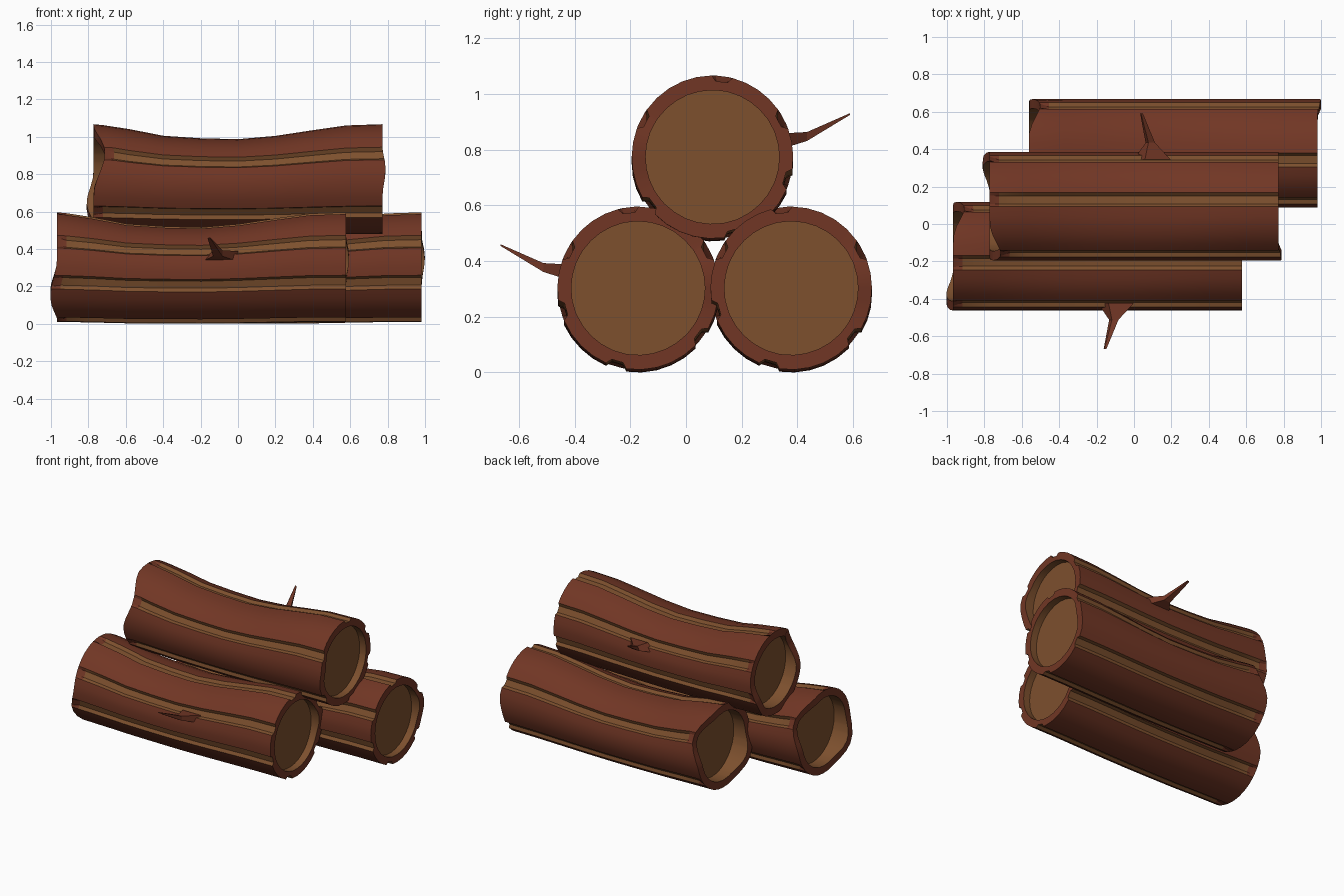
import bpy, bmesh
from math import sin, cos, pi, radians

if "Cube" in bpy.data.objects:
    bpy.data.objects.remove(bpy.data.objects["Cube"])

def material(name, color):
    m = bpy.data.materials.new(name)
    m.diffuse_color = (*color, 1)
    m.use_nodes = True
    m.node_tree.nodes["Principled BSDF"].inputs["Base Color"].default_value = m.diffuse_color
    return m

bark = material("bark", (0.165, 0.037, 0.018))
wood = material("bare_wood", (0.205, 0.08, 0.027))

RY, RZ, RIN, HALF, DEPTH = 0.29, 0.293, 0.24, 0.772, 0.02
GROOVES = [28, 97, 152, 196, 254, 323]       # long splits in the bark
STATIONS = [(-0.58, .33), (-0.4, .77), (-0.2, .94), (0, 1),
            (0.2, .78), (0.4, .4), (0.58, .08)]  # x along log, amount of sag

# angular columns: (angle, is_groove_floor, starts_a_split_face)
COLUMNS = []
for i, g in enumerate(GROOVES):
    nxt = GROOVES[(i + 1) % 6] + (360 if i == 5 else 0)
    COLUMNS += [(g - 7.5, 0, 1), (g - 4.5, 1, 1), (g + 4.5, 1, 1), (g + 7.5, 0, 0)]
    span = nxt - g - 15
    n = max(2, round(span / 11))
    COLUMNS += [(g + 7.5 + span * k / n, 0, 0) for k in range(1, n)]

def bump(a, centre, width):
    d = abs((a - centre + 180) % 360 - 180)
    return 0.5 + 0.5 * cos(pi * d / width) if d < width else 0

def finish(bm, name, loc):
    bmesh.ops.recalc_face_normals(bm, faces=bm.faces)
    me = bpy.data.meshes.new(name)
    bm.to_mesh(me)
    bm.free()
    me.materials.append(bark)
    me.materials.append(wood)
    ob = bpy.data.objects.new(name, me)
    ob.location = loc
    bpy.context.collection.objects.link(ob)
    return ob

def make_log(name, loc, side):
    bm = bmesh.new()

    def ring(xf, sag, depth, inner=False):
        vs = []
        for a, floor, _ in COLUMNS:
            t = radians(a)
            cut = DEPTH * floor * depth
            ry, rz = (RIN, RIN) if inner else (RY - cut, RZ - cut)
            h = (1 + sin(t)) / 2
            vs.append(bm.verts.new((xf(a), side * ry * cos(t),
                                    rz * sin(t) - sag * (0.01 + 0.07 * h * h))))
        return vs

    # ragged left end with a bite and a tongue, nearly straight right end
    left = lambda a: -HALF + 0.06 * bump(a, 28, 45) - 0.037 * bump(a, 212, 42)
    right = lambda a: HALF + 0.017 * bump(a, 10, 30)
    rings = [ring(lambda a: -HALF + 0.09, 0, 0, True), ring(left, 0, 0, True),
             ring(left, 0, 0), ring(lambda a: left(a) + 0.05, .06, 1)]
    rings += [ring(lambda a, x=x: x, s, 1) for x, s in STATIONS]
    rings += [ring(right, 0, 1), ring(right, 0, 0, True),
              ring(lambda a: HALF - 0.05, 0, 0, True)]
    last = len(rings) - 2
    n = len(COLUMNS)
    for r in range(last + 1):
        for j in range(n):
            k = (j + 1) % n
            f = bm.faces.new((rings[r][j], rings[r][k], rings[r + 1][k], rings[r + 1][j]))
            split = COLUMNS[j][2] and 3 <= r < last - 1
            f.material_index = 1 if split or r in (0, last) else 0
    # sawn end discs, recessed inside the bark
    for rg in (rings[0], rings[-1]):
        bm.faces.new(rg).material_index = 1
    ob = finish(bm, name, loc)
    bpy.ops.object.select_all(action='DESELECT')
    ob.select_set(True)
    bpy.context.view_layer.objects.active = ob
    bpy.ops.object.shade_smooth_by_angle(angle=radians(25))

def make_twig(name, loc, side):
    # broken twig: wide foot, narrow neck, sharp tip (x0, x1, y, z0, z1)
    bm = bmesh.new()
    rows = []
    for x0, x1, y, z0, z1 in [(0.0, 0.195, -0.25, 0.03, 0.085),
                              (0.062, 0.112, -0.34, 0.058, 0.09),
                              (0.033, 0.048, -0.495, 0.152, 0.158)]:
        rows.append([bm.verts.new((x, side * y, z)) for x, z in
                     ((x0, z0), (x1, z0), (x1, z1), (x0 + 0.3 * (x1 - x0), z1))])
    for a, b in zip(rows, rows[1:]):
        for j in range(4):
            k = (j + 1) % 4
            bm.faces.new((a[j], a[k], b[k], b[j]))
    bm.faces.new(rows[0])
    bm.faces.new(rows[-1])
    finish(bm, name, loc)

# two logs on the ground, one mirrored log resting on top
for part, loc, side in [("front", (-0.195, -0.172, 0.303), 1),
                        ("back", (0.21, 0.378, 0.303), 1),
                        ("top", (0.0, 0.095, 0.774), -1)]:
    make_log(part + "_log", loc, side)
    make_twig(part + "_twig", loc, side)
